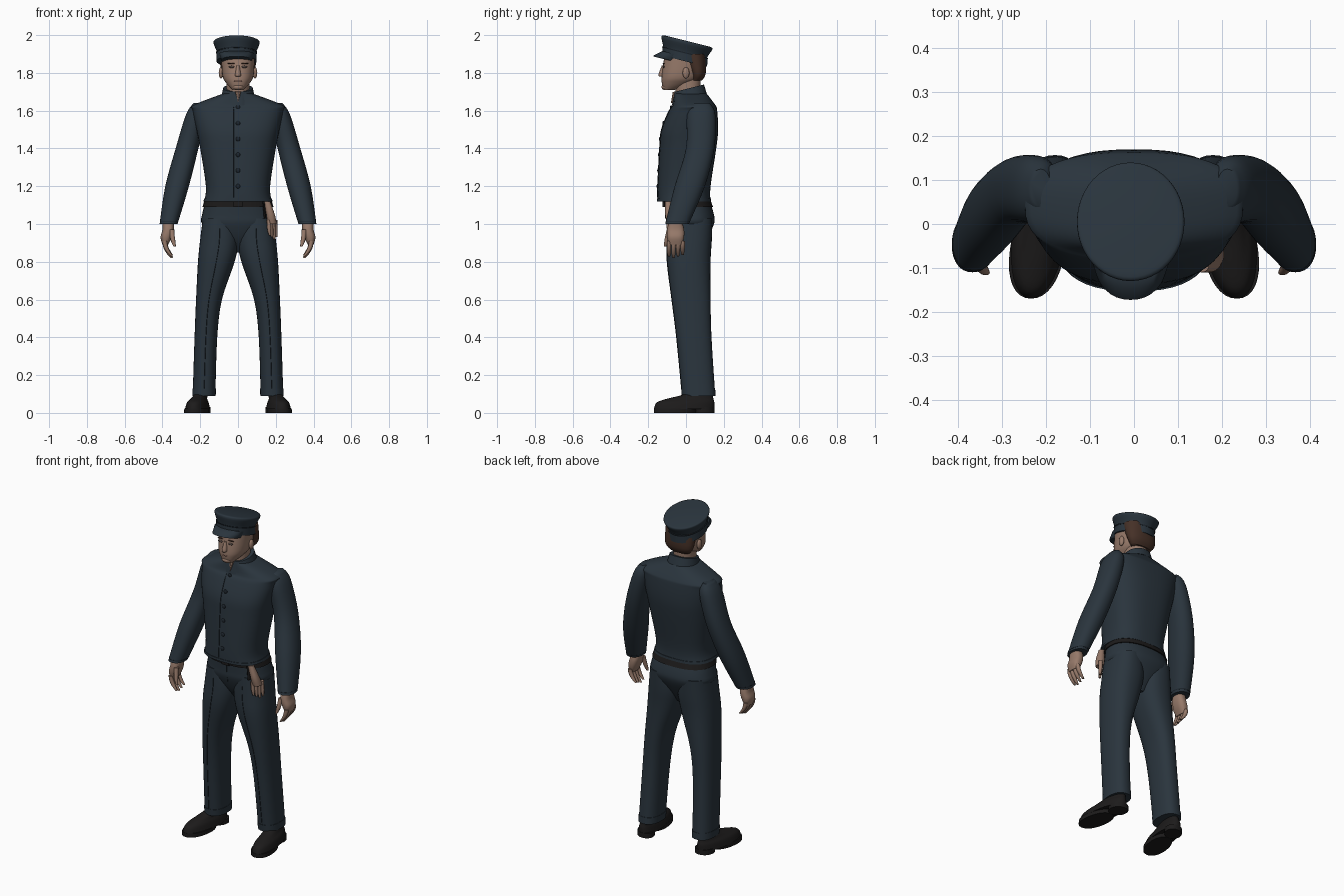
import bpy, bmesh, math
from mathutils import Matrix, Vector

default_cube = bpy.data.objects.get("Cube")
if default_cube:
    bpy.data.objects.remove(default_cube, do_unlink=True)


def make_material(name, red, green, blue):
    material = bpy.data.materials.new(name)
    material.use_nodes = True
    colour = (red, green, blue, 1)
    material.diffuse_color = colour
    material.node_tree.nodes["Principled BSDF"].inputs["Base Color"].default_value = colour
    return material


cloth = make_material("navy cloth", .023, .035, .047)
seam = make_material("dark navy seam", .012, .018, .025)
leather = make_material("black leather", .012, .011, .011)
skin = make_material("skin", .31, .195, .145)
hair = make_material("brown hair", .06, .03, .02)
lip = make_material("lip", .2, .1, .08)
eye_shade = make_material("eye", .11, .08, .07)


def finish(name, bm, material):
    """Turn a bmesh into a shaded object with one colour."""
    bmesh.ops.recalc_face_normals(bm, faces=bm.faces)
    mesh = bpy.data.meshes.new(name)
    bm.to_mesh(mesh)
    bm.free()
    mesh.materials.append(material)
    part = bpy.data.objects.new(name, mesh)
    bpy.context.collection.objects.link(part)
    bpy.ops.object.select_all(action='DESELECT')
    part.select_set(True)
    bpy.context.view_layer.objects.active = part
    bpy.ops.object.shade_smooth_by_angle(angle=math.radians(50))


def smooth_rings(rings, steps):
    """Curve between sections (z, half_width, front, back) or (z, left, right, front, back)."""
    full = [ring if len(ring) == 5 else (ring[0], -ring[1], *ring[1:]) for ring in rings]
    padded = [full[0], *full, full[-1]]
    result = []
    for group in zip(padded, padded[1:], padded[2:], padded[3:]):
        for step in range(steps):
            t = step / steps
            result.append([b + t * ((c - a) + t * ((2*a - 5*b + 4*c - d) + t * (3*b - a - 3*c + d))) / 2
                           for a, b, c, d in zip(*group)])
    return result + [full[-1]]


def section_at(rings, z):
    """Section of a smoothed form at a given height."""
    curve = smooth_rings(rings, 6)
    for low, high in zip(curve, curve[1:]):
        if low[0] <= z <= high[0]:
            t = (z - low[0]) / (high[0] - low[0])
            return [a + (b - a) * t for a, b in zip(low, high)]


def loft(name, rings, material, side=1, power=2.2, steps=4, sides=32, lean=0, splay=0, grow=0):
    """Skin a stack of rounded sections; lean tilts it and splay turns it outward."""
    bm = bmesh.new()
    loops = []
    for z, left, right, front, back in smooth_rings(rings, steps):
        loop = []
        for k in range(sides):
            c, s = math.cos(math.tau * k / sides), math.sin(math.tau * k / sides)
            wide, deep = (right - left) / 2 + grow, (back - front) / 2 + grow
            x = (left + right) / 2 + wide * math.copysign(abs(c) ** (2 / power), c)
            y = (front + back) / 2 + deep * math.copysign(abs(s) ** (2 / power), s)
            loop.append(bm.verts.new((side * (x + splay * y), y, z + lean * y)))
        loops.append(loop)
    for low, high in zip(loops, loops[1:]):
        for k in range(sides):
            bm.faces.new((low[k - 1], low[k], high[k], high[k - 1]))
    bm.faces.new(loops[0])
    bm.faces.new(loops[-1])
    finish(name, bm, material)


def band(name, rings, low, high, grow, material, **options):
    """Thin strip wrapped around an existing form."""
    wrapped = [section_at(rings, low), section_at(rings, high)]
    loft(name, wrapped, material, steps=1, grow=grow, **options)


def ball(name, centre, size, material):
    bm = bmesh.new()
    matrix = Matrix.Translation(centre) @ Matrix.Diagonal((*size, 1))
    bmesh.ops.create_uvsphere(bm, u_segments=16, v_segments=10, radius=1, matrix=matrix)
    finish(name, bm, material)


def finger(name, base, tip, radius, side=1):
    """Tapering digit that curls sideways toward its tip."""
    rings = []
    for step in range(5):
        t = step / 4
        point = Vector(base).lerp(Vector(tip), t)
        x = base[0] + (tip[0] - base[0]) * t * t
        r = radius * (1 - t ** 4 / 2)
        rings.append((point.z, x - r, x + r, point.y - r, point.y + r))
    loft(name, rings, skin, side, power=2, steps=2, sides=10)


# Jacket with front opening and buttons
jacket = [(1.12, .18, -.15, .13), (1.2, .17, -.15, .13), (1.4, .2, -.14, .16), (1.5, .22, -.13, .17),
          (1.6, .24, -.09, .165), (1.63, .235, -.07, .155), (1.69, .08, -.06, .11)]
loft("jacket", jacket, cloth, power=2.6, sides=48)
band("jacket_hem", jacket, 1.12, 1.135, .003, cloth, power=2.6, sides=48)
opening = []
for k in range(25):
    z = 1.14 + k / 50
    front = section_at(jacket, z)[3]
    opening.append((z, -.025, -.021, front - .002, front + .02))
loft("jacket_opening", opening, seam, steps=1, sides=8)
for k in range(6):
    z = 1.2 + k / 12
    ball("jacket_button", (0, section_at(jacket, z)[3], z), (.012, .006, .012), seam)

# Stand collar and neck
loft("collar", [(1.645, .095, -.075, .115), (1.715, .078, -.06, .095)], cloth, steps=1, lean=.25)
loft("collar_notch", [(1.66, 0, -.08, -.05), (1.716, .016, -.07, -.05)], skin, steps=1, sides=8, lean=.25)
loft("neck", [(1.6, .06, -.05, .07), (1.8, .06, -.06, .08)], skin)

# Head, hair and face
loft("head", [(1.71, .03, -.12, -.06), (1.745, .062, -.128, .03), (1.79, .083, -.128, .08),
              (1.92, .09, -.11, .1)], skin, power=2.3)
loft("hair", [(1.76, .065, .03, .085), (1.8, .09, .02, .105), (1.9, .096, -.03, .105)], hair)
loft("nose", [(1.78, .01, -.138, -.1), (1.79, .016, -.146, -.1), (1.84, .008, -.128, -.1)], skin, sides=12)
ball("mouth", (0, -.126, 1.757), (.022, .004, .004), lip)
ball("chin", (0, -.11, 1.725), (.03, .02, .016), skin)
for side in (1, -1):
    ball("ear", (side * .09, 0, 1.8), (.012, .018, .03), skin)
    ball("eye", (side * .034, -.119, 1.832), (.016, .006, .006), eye_shade)
    ball("eyebrow", (side * .036, -.118, 1.85), (.02, .006, .003), hair)

# Peaked cap, tilted back
crown = [(1.86, -.11, .095, -.12, .108), (1.905, -.11, .095, -.12, .11),
         (1.96, -.13, .115, -.13, .14), (1.97, -.12, .1, -.11, .13)]
loft("cap_crown", crown, cloth, power=2, sides=48, lean=-.25)
band("cap_band", crown, 1.86, 1.905, .004, cloth, power=2, sides=48, lean=-.25)
band("cap_piping", crown, 1.902, 1.908, .006, seam, power=2, sides=48, lean=-.25)
loft("cap_visor", [(1.844, -.085, .07, -.17, 0), (1.85, -.09, .075, -.17, 0), (1.885, -.1, .085, -.125, 0)],
     cloth, steps=2, lean=-.25)

# Trouser seat, fly, belt and buckle
seat = [(.85, .03, -.02, .07), (.92, .11, -.07, .11), (1, .19, -.102, .148), (1.05, .19, -.106, .148),
        (1.13, .17, -.11, .122)]
loft("trouser_seat", seat, cloth, power=2.4)
loft("trouser_fly", [(.98, .002, -.1, -.06), (1.04, .002, -.108, -.08), (1.1, .002, -.111, -.08)],
     seam, sides=8)
band("belt", seat, 1.09, 1.13, .007, leather, power=2.4)
loft("belt_buckle", [(1.09, .025, -.125, -.1), (1.13, .025, -.125, -.1)], leather, power=8, steps=1)

# Limbs, mirrored left to right
leg = [(.09, .12, .24, -.02, .155), (.4, .11, .23, -.05, .135), (.6, .085, .222, -.075, .13),
       (.8, .018, .212, -.1, .13), (.92, -.005, .2, -.1, .137), (1.03, .01, .186, -.095, .14)]
sleeve = [(1, .32, .415, -.11, .015), (1.2, .26, .385, -.06, .1), (1.4, .21, .33, 0, .15),
          (1.58, .17, .275, .005, .155), (1.64, .19, .235, .04, .125)]
shoe = [(.02, .15, .275, -.17, .15), (.055, .16, .265, -.155, .15), (.075, .17, .25, -.1, .145),
        (.095, .17, .24, -.02, .14), (.12, .17, .23, .02, .13)]
hand = [(.89, .37, .4, -.09, -.02), (.93, .35, .41, -.1, -.01), (.97, .34, .4, -.1, -.01),
        (1.01, .34, .4, -.09, -.02)]
for side in (1, -1):
    loft("trouser_leg", leg, cloth, side, power=2.4)
    creases = []
    for k in range(22):
        z, left, right, front, back = section_at(leg, .1 + k / 24)
        middle = (left + right) / 2
        creases.append((z, middle - .002, middle + .002, front - .002, front + .02))
    loft("trouser_crease", creases, seam, side, steps=1, sides=8)
    band("trouser_hem", leg, .09, .13, .002, cloth, side=side, power=2.4)

    loft("shoe_upper", shoe, leather, side, splay=-.13)
    loft("shoe_sole", [(0, .15, .275, -.17, .05), (.024, .15, .275, -.17, .06)],
         leather, side, steps=1, splay=-.13)
    loft("shoe_heel", [(0, .16, .26, .05, .15), (.03, .16, .26, .05, .15)],
         leather, side, steps=1, splay=-.13)

    loft("sleeve", sleeve, cloth, side)
    band("cuff_seam", sleeve, 1.012, 1.016, .001, seam, side=side)
    loft("hand", hand, skin, side, power=2.5)
    for k in range(4):
        y = -.09 + k * .024
        finger("finger", (.388, y, .91), (.35, y, .82 + abs(k - 1) * .008), .0125, side)
    finger("thumb", (.35, -.09, .97), (.335, -.11, .88), .013, side)

# Pair of gloves tucked into the belt on the left hip
loft("glove_cuff", [(1, .155, .205, -.1, -.04), (1.05, .15, .195, -.11, -.06), (1.12, .135, .17, -.11, -.08)],
     skin)
for k in range(4):
    x, y = .163 + k * .0115, -.092 + k * .014
    finger("glove_finger", (x, y, 1.02), (x + .006, y, .92 + abs(k - 2) * .01), .011)
loft("glove_strap", [(1.03, .137, .15, -.11, -.07), (1.12, .13, .142, -.11, -.08)], leather, sides=12)
